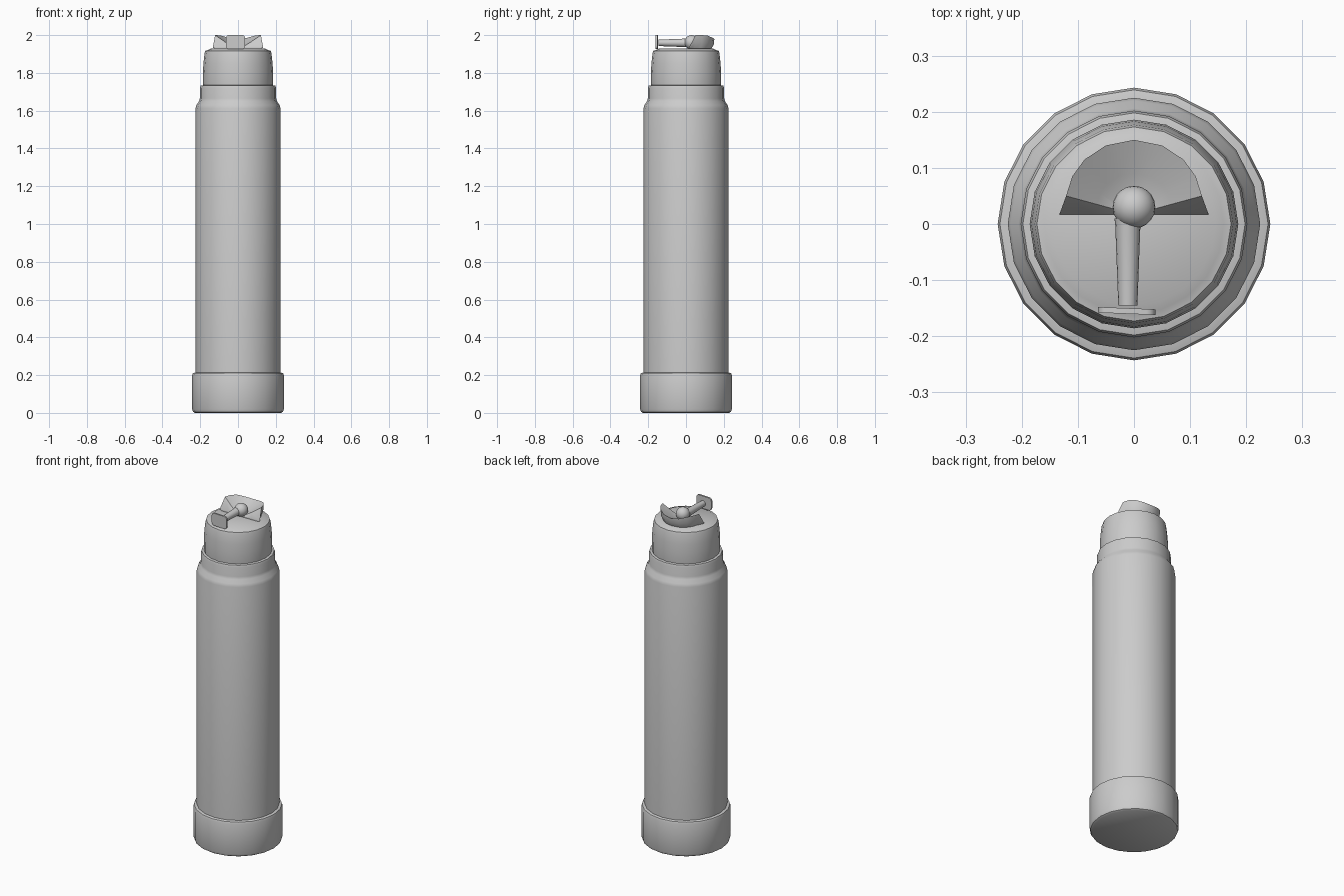
import bpy, bmesh, math
from mathutils import Vector

if "Cube" in bpy.data.objects:
    bpy.data.objects.remove(bpy.data.objects["Cube"])


def finish(name, bm, angle=35):
    bmesh.ops.recalc_face_normals(bm, faces=bm.faces)
    me = bpy.data.meshes.new(name)
    bm.to_mesh(me)
    bm.free()
    ob = bpy.data.objects.new(name, me)
    bpy.context.collection.objects.link(ob)
    bpy.ops.object.select_all(action='DESELECT')
    ob.select_set(True)
    bpy.context.view_layer.objects.active = ob
    bpy.ops.object.shade_smooth_by_angle(angle=math.radians(angle))
    return ob


def loft(bm, rings, closed=True):
    """Skin a list of point rings and return the vertex rings."""
    vr = [[bm.verts.new(p) for p in r] for r in rings]
    n = len(vr[0])
    for a, b in zip(vr, vr[1:]):
        for i in range(n if closed else n - 1):
            j = (i + 1) % n
            bm.faces.new((a[i], a[j], b[j], b[i]))
    return vr


def turned(name, profile, sides=20, axis='Z', origin=(0, 0, 0)):
    """Lathe (radius, height) pairs and cap both ends."""
    bm = bmesh.new()
    o = Vector(origin)
    rings = []
    for r, h in profile:
        ring = []
        for i in range(sides):
            t = 2 * math.pi * i / sides
            c, s = r * math.cos(t), r * math.sin(t)
            ring.append(o + Vector((c, s, h) if axis == 'Z' else (c, h, s)))
        rings.append(ring)
    vr = loft(bm, rings)
    bm.faces.new(vr[0])
    bm.faces.new(vr[-1])
    return finish(name, bm)


# Base boot, bottle body with shoulder and neck, lid
turned("base_boot", [(0.228, 0), (0.238, 0.006), (0.243, 0.02), (0.243, 0.198),
                     (0.239, 0.21), (0.222, 0.215)])
turned("bottle_body", [(0.225, 0.15), (0.225, 1.612), (0.22, 1.63), (0.206, 1.65),
                       (0.202, 1.665), (0.202, 1.72), (0.198, 1.732), (0.18, 1.736)])
turned("lid", [(0.184, 1.72), (0.186, 1.74), (0.186, 1.80), (0.183, 1.85),
               (0.177, 1.905), (0.173, 1.917), (0.16, 1.92), (0.146, 1.928)])

# Spout guard: upswept half bowl, mirrored outline of the rim
half = [(0.133, 0.017, 1.936), (0.121, 0.05, 2.0), (0.110, 0.085, 2.0),
        (0.088, 0.115, 1.997), (0.05, 0.140, 1.986)]
rim = half + [(0, 0.150, 1.98)] + [(-x, y, z) for x, y, z in reversed(half)]
centre = Vector((0, 0.017, 0))


def scaled(f, z):
    return [(x * f, 0.017 + (y - 0.017) * f, z) for x, y, _ in rim]


bm = bmesh.new()
under = scaled(0.88, 1.927)
belly = [(x * 0.985, 0.017 + (y - 0.017) * 0.985, 1.93 + (z - 1.93) * 0.45)
         for x, y, z in rim]
dish = [(x * 0.55, 0.017 + (y - 0.017) * 0.55, 1.935 + (z - 1.935) * 0.42)
        for x, y, z in rim]
core = scaled(0.15, 1.934)
vr = loft(bm, [under, belly, rim, dish, core], closed=False)
bm.faces.new(vr[0])
bm.faces.new(vr[-1])
bm.faces.new([r[0] for r in vr] + [r[-1] for r in reversed(vr)])
finish("spout_guard", bm)

# Pivot ball
bm = bmesh.new()
bmesh.ops.create_uvsphere(bm, u_segments=20, v_segments=12, radius=0.038)
bmesh.ops.translate(bm, verts=bm.verts, vec=(0, 0.03, 1.962))
finish("pivot_ball", bm)

# Tapered handle stem
turned("handle_stem", [(0.024, 0.01), (0.0225, 0.0), (0.017, -0.145)],
       sides=16, axis='Y', origin=(-0.011, 0, 1.959))

# Finger tab: thin rounded plate at the end of the stem
bm = bmesh.new()
outline = []
w, h, rad = 0.051, 0.037, 0.016
for k, (sx, sz) in enumerate([(1, 1), (-1, 1), (-1, -1), (1, -1)]):
    for i in range(5):
        t = math.pi / 2 * (k + i / 4)
        outline.append((sx * (w - rad) + rad * math.cos(t) - 0.013,
                        sz * (h - rad) + rad * math.sin(t) + 1.963))
vr = loft(bm, [[(x, y - 0.04 * (x + 0.013), z) for x, z in outline]
               for y in (-0.160, -0.150)])
bm.faces.new(vr[0])
bm.faces.new(vr[-1])
finish("finger_tab", bm)
